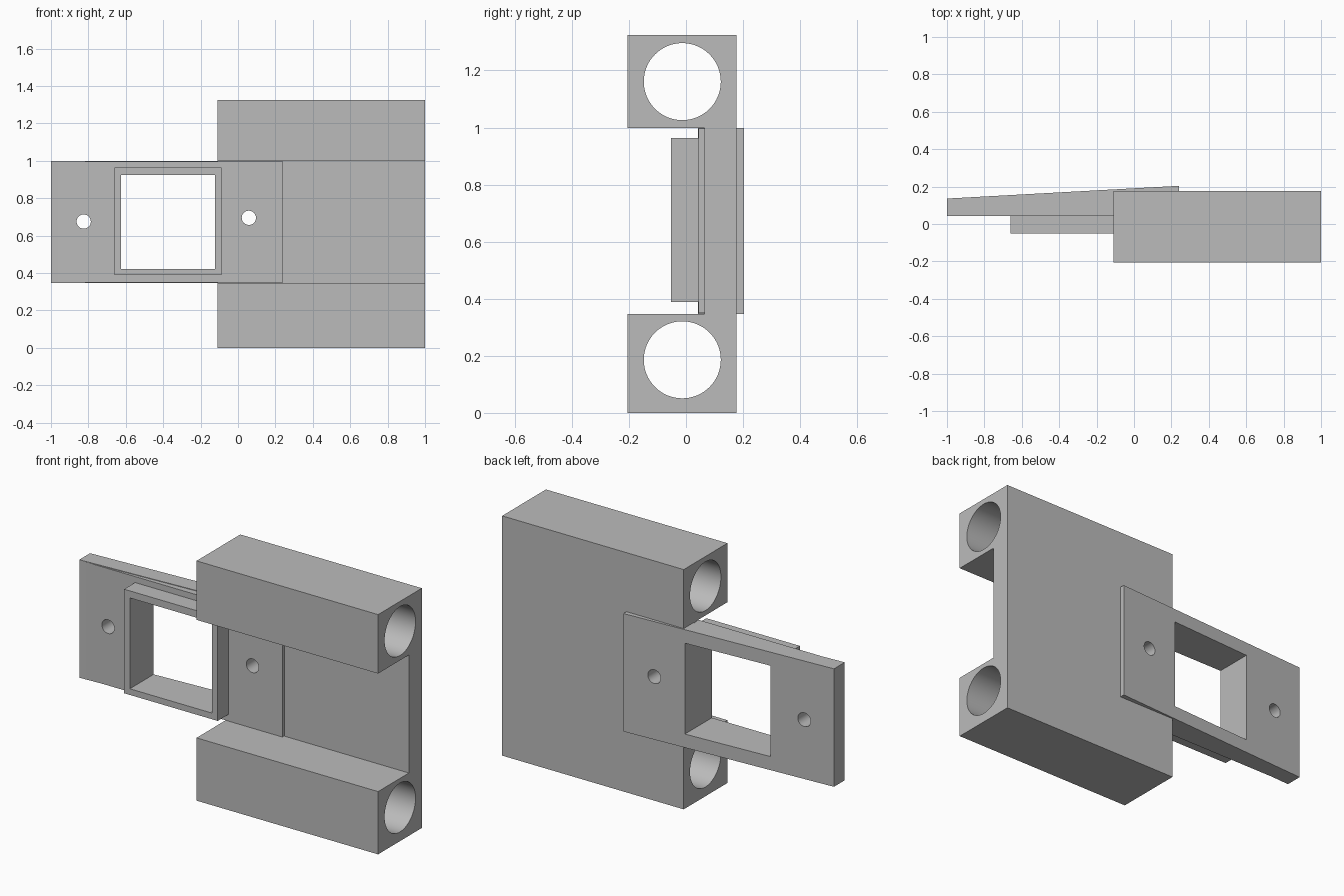
import bpy, bmesh, math
from mathutils import Matrix, Vector

cube = bpy.data.objects.get("Cube")
if cube:
    bpy.data.objects.remove(cube, do_unlink=True)

grey = bpy.data.materials.new("plain grey")
grey.use_nodes = True
COLOR = (0.5, 0.5, 0.5, 1)
grey.diffuse_color = COLOR
grey.node_tree.nodes["Principled BSDF"].inputs["Base Color"].default_value = COLOR


def finish(name, bm):
    bmesh.ops.recalc_face_normals(bm, faces=bm.faces)
    mesh = bpy.data.meshes.new(name)
    bm.to_mesh(mesh)
    bm.free()
    mesh.materials.append(grey)
    ob = bpy.data.objects.new(name, mesh)
    bpy.context.collection.objects.link(ob)
    return ob


def prism(name, points, offset):
    """Extrude a flat outline along an offset."""
    bm = bmesh.new()
    face = bm.faces.new([bm.verts.new(p) for p in points])
    new = bmesh.ops.extrude_face_region(bm, geom=[face])["geom"]
    verts = [g for g in new if isinstance(g, bmesh.types.BMVert)]
    bmesh.ops.translate(bm, verts=verts, vec=Vector(offset))
    return finish(name, bm)


def box(name, x0, x1, y0, y1, z0, z1):
    return prism(name, [(x0, y0, z0), (x1, y0, z0), (x1, y1, z0), (x0, y1, z0)],
                 (0, 0, z1 - z0))


def rod(name, center, radius, length, axis):
    bm = bmesh.new()
    turn = Matrix.Rotation(math.pi / 2, 4, "Y" if axis == "X" else "X")
    bmesh.ops.create_cone(bm, cap_ends=True, segments=64, radius1=radius,
                          radius2=radius, depth=length,
                          matrix=Matrix.Translation(center) @ turn)
    return finish(name, bm)


def cut(ob, cutters):
    for c in cutters:
        mod = ob.modifiers.new("cut", "BOOLEAN")
        mod.operation, mod.solver, mod.object = "DIFFERENCE", "EXACT", c
        bpy.context.view_layer.objects.active = ob
        bpy.ops.object.modifier_apply(modifier=mod.name)


# Carriage: two rails joined by a back web
X0, X1, FRONT, WEB, BACK = -0.11, 1.0, -0.205, 0.064, 0.177
LOW, HIGH, TOP = 0.347, 0.999, 1.325
outline = [(FRONT, 0), (BACK, 0), (BACK, TOP), (FRONT, TOP),
           (FRONT, HIGH), (WEB, HIGH), (WEB, LOW), (FRONT, LOW)]
carriage = prism("carriage", [(X0, y, z) for y, z in outline], (X1 - X0, 0, 0))

# Slanted mounting plate, the wedge that levels it, and the window frame
slab = [(-1, 0.042), (0.24, 0.11), (0.24, 0.204), (-1, 0.136)]
plate = prism("mounting_plate", [(x, y, LOW) for x, y in slab], (0, 0, HIGH - LOW))
wedge_outline = [(-0.97, 0.044), (0.24, 0.044), (0.24, 0.13)]
wedge = prism("plate_wedge", [(x, y, LOW + 0.003) for x, y in wedge_outline],
              (0, 0, HIGH - LOW - 0.006))
frame = box("window_frame", -0.66, -0.088, -0.052, 0.06, 0.388, 0.963)

# Bores, screw holes and window
bores = [rod("bore_cutter", (0.4, -0.013, z), 0.135, 2, "X") for z in (0.186, 1.161)]
screws = [rod("screw_cutter", (x, 0.1, z), 0.038, 1, "Y")
          for x, z in ((-0.825, 0.675), (0.058, 0.695))]
window = box("window_cutter", -0.625, -0.122, -0.5, 0.5, 0.422, 0.924)

cut(carriage, bores + screws[1:])
cut(plate, screws + [window])
cut(wedge, screws + [window])
cut(frame, [window])
for c in bores + screws + [window]:
    bpy.data.objects.remove(c, do_unlink=True)

# Smooth bores with crisp edges
for ob in (carriage, plate, wedge, frame):
    bpy.ops.object.select_all(action="DESELECT")
    ob.select_set(True)
    bpy.context.view_layer.objects.active = ob
    bpy.ops.object.shade_smooth_by_angle(angle=math.radians(30))
